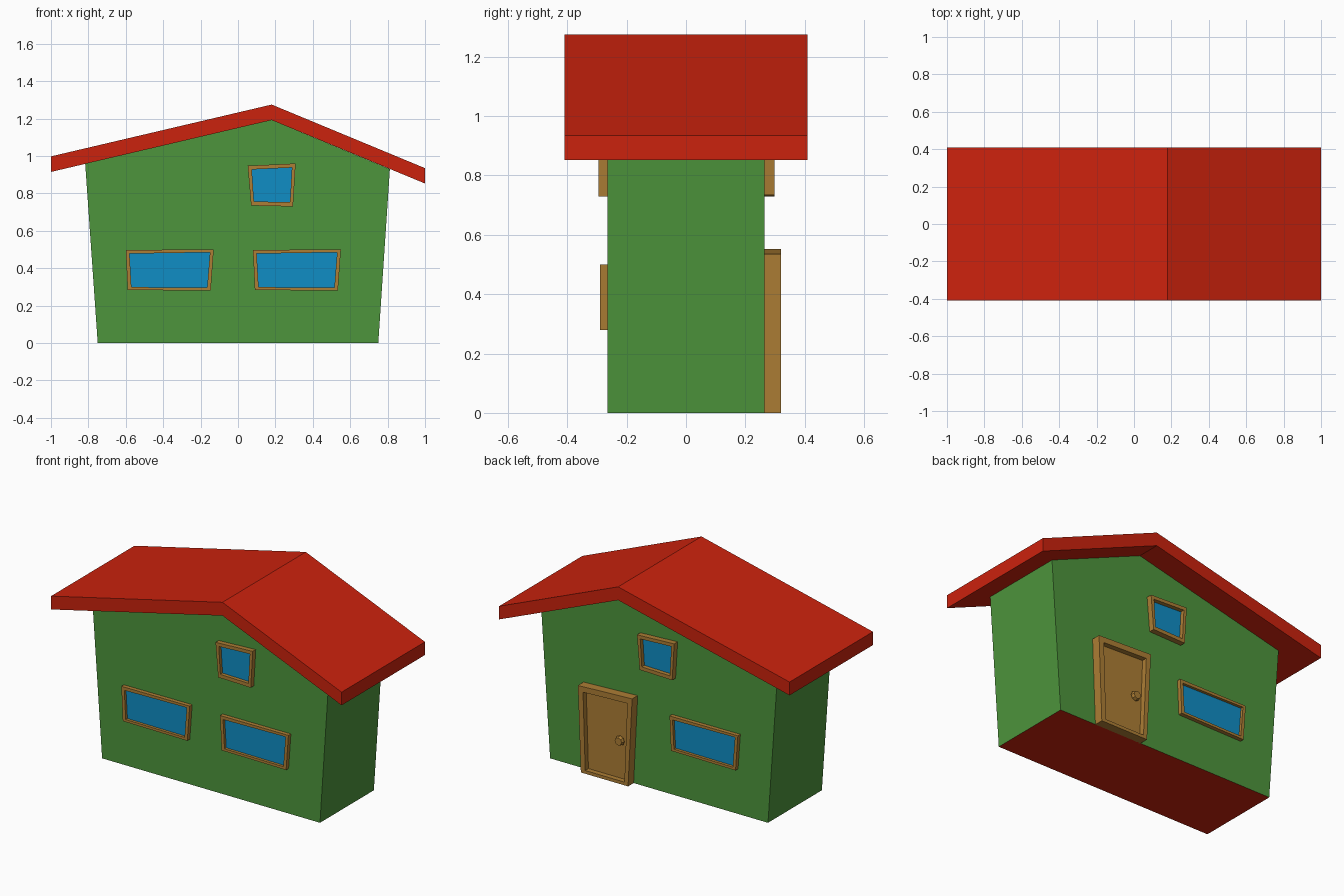
import bpy
import bmesh
from math import radians
from mathutils import Matrix

old = bpy.data.objects.get("Cube")
if old:
    bpy.data.objects.remove(old, do_unlink=True)


def material(name, rgb):
    mat = bpy.data.materials.new(name)
    mat.use_nodes = True
    mat.diffuse_color = (*rgb, 1)
    mat.node_tree.nodes["Principled BSDF"].inputs["Base Color"].default_value = (*rgb, 1)
    return mat


GREEN = material("wall_green", (0.075, 0.30, 0.045))
RED = material("roof_red", (0.60, 0.016, 0.004))
WOOD = material("wood_tan", (0.42, 0.21, 0.035))
BLUE = material("glass_blue", (0.005, 0.27, 0.56))
WALL = 0.265  # distance of the front and back walls from the middle


def finish(bm, name, *mats):
    bmesh.ops.recalc_face_normals(bm, faces=bm.faces)
    mesh = bpy.data.meshes.new(name)
    bm.to_mesh(mesh)
    bm.free()
    for mat in mats:
        mesh.materials.append(mat)
    obj = bpy.data.objects.new(name, mesh)
    bpy.context.scene.collection.objects.link(obj)
    return obj


def bridge(bm, a, b):
    for i in range(len(a)):
        j = (i + 1) % len(a)
        bm.faces.new((a[i], a[j], b[j], b[i]))


def prism(name, outline, y0, y1, *mats):
    """Solid with an (x, z) outline, spanning y0 to y1."""
    bm = bmesh.new()
    a, b = ([bm.verts.new((x, y, z)) for x, z in outline] for y in (y0, y1))
    bm.faces.new(a)
    bm.faces.new(b)
    bridge(bm, a, b)
    return finish(bm, name, *mats)


def frame(name, outer, inner, y0, y1):
    """Closed ring between two (x, z) outlines."""
    bm = bmesh.new()
    loops = [[bm.verts.new((x, y, z)) for x, z in outline]
             for outline, y in ((outer, y0), (outer, y1), (inner, y1), (inner, y0))]
    for i in range(4):
        bridge(bm, loops[i], loops[(i + 1) % 4])
    return finish(bm, name, WOOD)


def window(name, outer, inner, depth, side=-1, place=lambda x: x):
    outer, inner = ([(place(x), z) for x, z in pts] for pts in (outer, inner))
    frame(name + "_frame", outer, inner, side * (WALL - 0.005), side * (WALL + depth))
    prism(name + "_glass", inner, side * (WALL - 0.005), side * (WALL + 0.008), BLUE)


# House body: flared walls, red underside
body = prism("house_body", [(-0.75, 0), (0.75, 0), (0.812, 0.93), (0.18, 1.192), (-0.817, 0.96)],
             -WALL, WALL, GREEN, RED)
for face in body.data.polygons:
    face.material_index = int(face.normal.z < -0.9)

# Lopsided gable roof
prism("roof", [(-1, 0.998), (0.18, 1.275), (1, 0.935), (1, 0.853), (0.18, 1.192), (-1, 0.915)],
      -0.41, 0.41, RED)

# Crooked windows, the back ones turned half round
wide = ([(-0.6, 0.498), (-0.13, 0.5), (-0.146, 0.28), (-0.59, 0.284)],
        [(-0.58, 0.478), (-0.15, 0.485), (-0.165, 0.296), (-0.57, 0.299)])
small = ([(0.052, 0.948), (0.308, 0.96), (0.294, 0.73), (0.07, 0.735)],
         [(0.074, 0.928), (0.288, 0.938), (0.278, 0.753), (0.085, 0.757)])
window("front_wide_window_a", *wide, 0.025)
window("front_wide_window_b", *wide, 0.025, place=lambda x: x + 0.68)
window("front_small_window", *small, 0.03)
window("back_wide_window", *wide, 0.025, 1, lambda x: -0.69 - x)
window("back_small_window", *small, 0.034, 1, lambda x: 0.18 - x)

# Back door: crooked frame, recessed panel
opening = [(0.47, 0.02), (0.485, 0.503), (0.18, 0.515), (0.2, 0.02)]
frame("door_frame", [(0.5, 0), (0.52, 0.536), (0.147, 0.552), (0.175, 0)], opening, WALL - 0.005, 0.32)
prism("door_panel", opening, WALL - 0.005, 0.288, WOOD)

# Door knob: stem and faceted head
for name, r0, r1, y0, y1 in (("knob_stem", 0.014, 0.014, 0.28, 0.305),
                             ("knob_head", 0.03, 0.024, 0.3, 0.32)):
    bm = bmesh.new()
    turn = Matrix.Translation((0.243, (y0 + y1) / 2, 0.26)) @ Matrix.Rotation(radians(-90), 4, "X")
    bmesh.ops.create_cone(bm, cap_ends=True, segments=8, radius1=r0, radius2=r1,
                          depth=y1 - y0, matrix=turn)
    finish(bm, name, WOOD)
